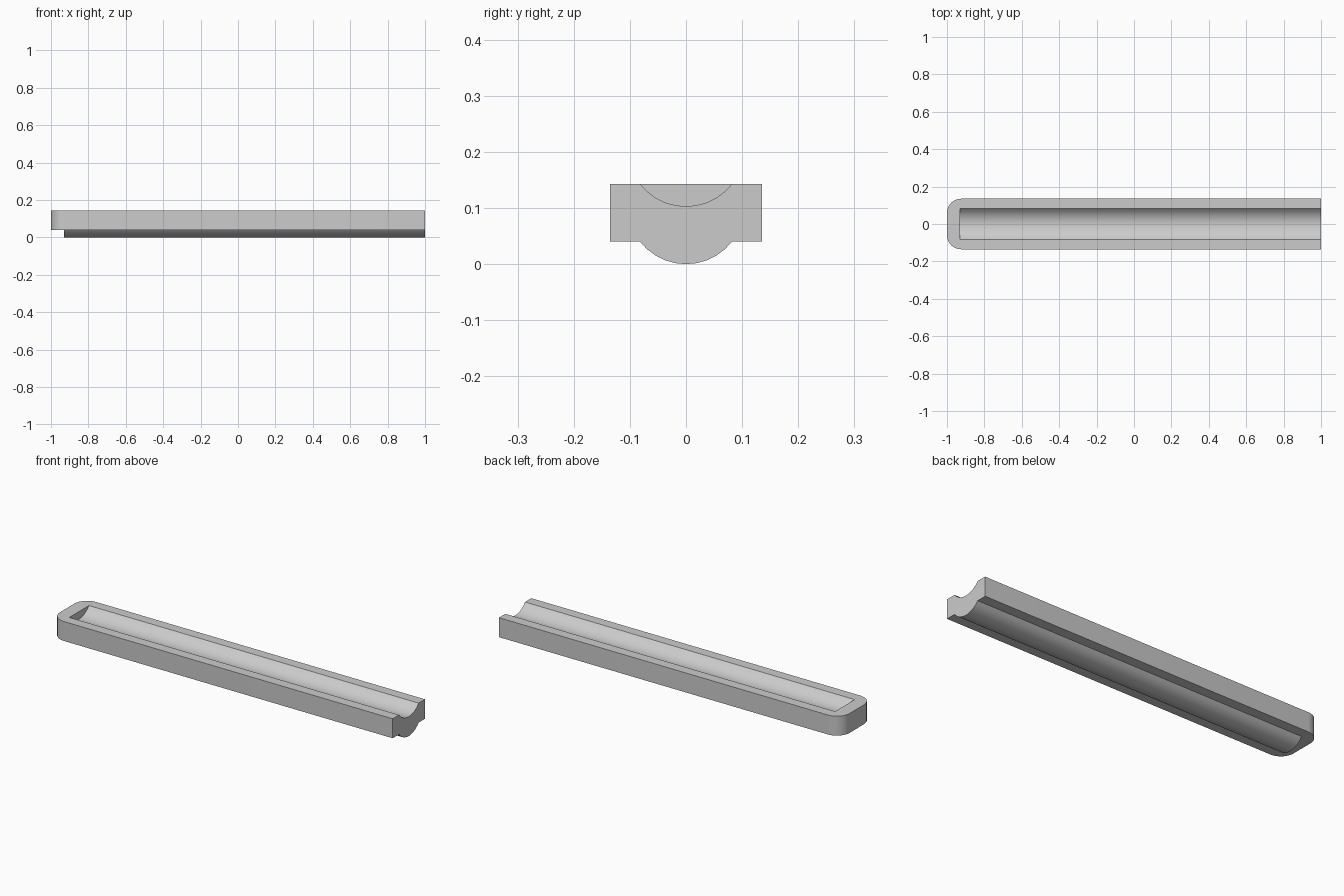
import bpy
import bmesh
from math import asin, sin, cos, pi, radians

cube = bpy.data.objects.get("Cube")
if cube:
    bpy.data.objects.remove(cube, do_unlink=True)

HALF_W, TOP, THICK = 0.135, 0.143, 0.103   # slab half width, top height, thickness
GROOVE_W, DEPTH = 0.082, 0.04              # groove half width and depth
END_X = -0.93                              # closed end of the groove
CORNER = 0.075                             # plan radius of the rounded end
ARC_STEPS, CORNER_STEPS = 10, 8

grey = bpy.data.materials.new("light grey")
grey.use_nodes = True
grey.diffuse_color = (0.6, 0.6, 0.6, 1)
grey.node_tree.nodes["Principled BSDF"].inputs["Base Color"].default_value = (0.6, 0.6, 0.6, 1)

bm = bmesh.new()


def groove_row(x):
    """Vertices of the circular groove section at x, from -y to +y."""
    radius = (GROOVE_W ** 2 + DEPTH ** 2) / (2 * DEPTH)
    half = asin(GROOVE_W / radius)
    angles = [half * (2 * i / ARC_STEPS - 1) for i in range(ARC_STEPS + 1)]
    return [bm.verts.new((x, radius * sin(a), TOP - DEPTH + radius * (1 - cos(a))))
            for a in angles]


# Groove surface and its closed end wall
closed, opened = groove_row(END_X), groove_row(1)
for i in range(ARC_STEPS):
    bm.faces.new((closed[i], opened[i], opened[i + 1], closed[i + 1]))
bm.faces.new(closed)

# Flat rim around the groove, with two rounded corners at the closed end
half_outline = [(1, HALF_W)]
for i in range(CORNER_STEPS + 1):
    a = pi / 2 * (1 + i / CORNER_STEPS)
    half_outline.append((-1 + CORNER + CORNER * cos(a), HALF_W - CORNER + CORNER * sin(a)))
outline = half_outline + [(x, -y) for x, y in reversed(half_outline)]
rim = [bm.verts.new((x, y, TOP)) for x, y in outline]
bm.faces.new(rim + [opened[0], closed[0], closed[-1], opened[-1]])

# Give the pressed sheet its thickness, so the groove shows as a keel below
bmesh.ops.recalc_face_normals(bm, faces=bm.faces[:])
result = bmesh.ops.extrude_face_region(bm, geom=bm.faces[:], use_keep_orig=True)
lower = [g for g in result["geom"] if isinstance(g, bmesh.types.BMVert)]
bmesh.ops.translate(bm, verts=lower, vec=(0, 0, -THICK))

# Merge the open end into one flat face
end_edges = [e for e in bm.edges
             if len(e.link_faces) == 2
             and all(v.co.x > 0.999 for f in e.link_faces for v in f.verts)]
bmesh.ops.dissolve_edges(bm, edges=end_edges, use_verts=False)
bmesh.ops.recalc_face_normals(bm, faces=bm.faces[:])

mesh = bpy.data.meshes.new("grooved_rail")
bm.to_mesh(mesh)
bm.free()
mesh.materials.append(grey)
rail = bpy.data.objects.new("grooved_rail", mesh)
bpy.context.collection.objects.link(rail)

# Smooth the curved surfaces, keep the edges sharp
bpy.ops.object.select_all(action="DESELECT")
rail.select_set(True)
bpy.context.view_layer.objects.active = rail
bpy.ops.object.shade_smooth_by_angle(angle=radians(30))
